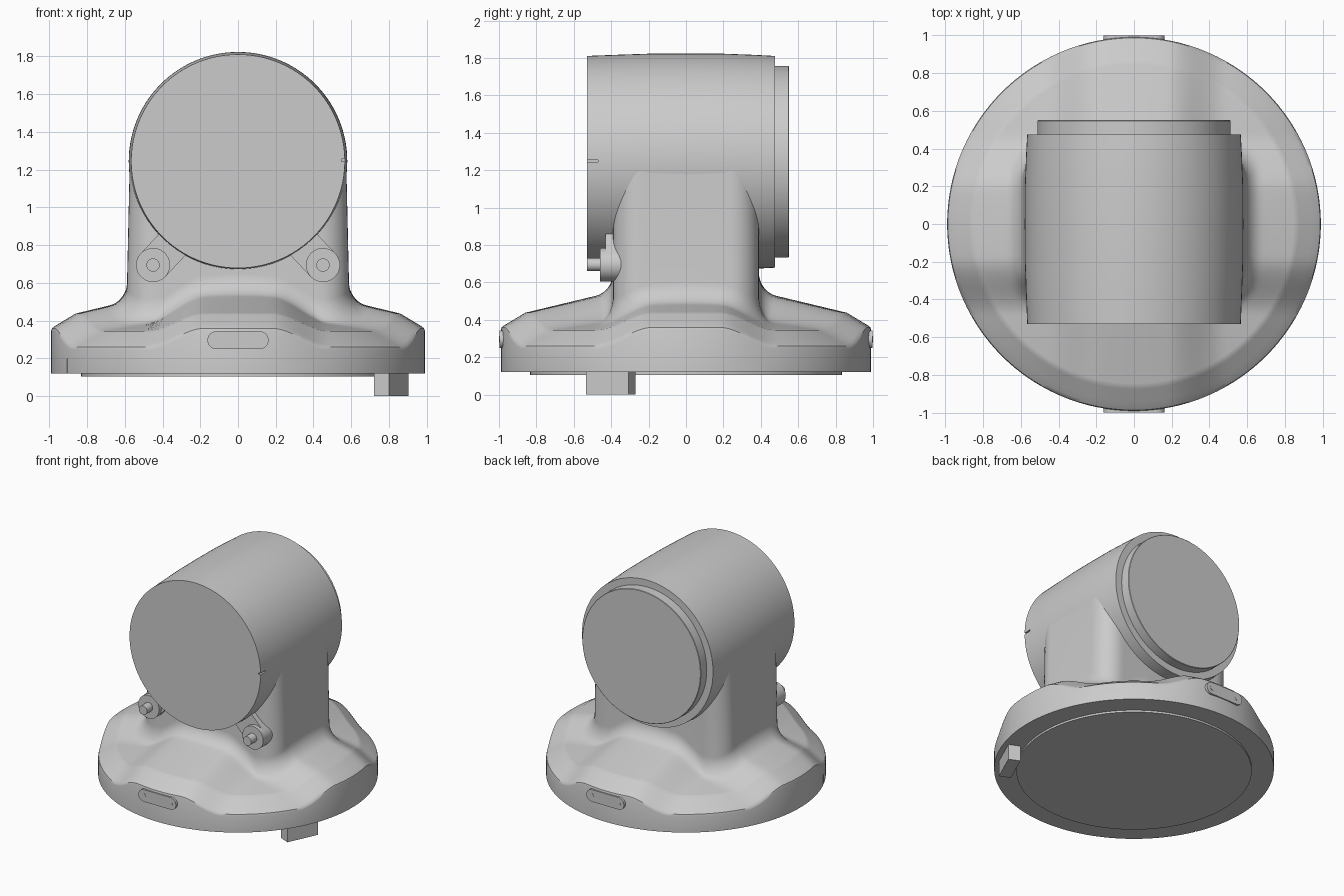
import bpy, bmesh, math
from math import sin, cos, pi, radians
from mathutils import Matrix

if "Cube" in bpy.data.objects:
    bpy.data.objects.remove(bpy.data.objects["Cube"])


def make(name, bm, smooth=True):
    bmesh.ops.recalc_face_normals(bm, faces=bm.faces)
    me = bpy.data.meshes.new(name)
    bm.to_mesh(me)
    bm.free()
    ob = bpy.data.objects.new(name, me)
    bpy.context.collection.objects.link(ob)
    if smooth:
        bpy.ops.object.select_all(action='DESELECT')
        ob.select_set(True)
        bpy.context.view_layer.objects.active = ob
        bpy.ops.object.shade_smooth_by_angle(angle=radians(35))
    return ob


def loft(name, rings):
    """Skin a stack of closed rings and cap both ends."""
    bm = bmesh.new()
    vs = [[bm.verts.new(p) for p in ring] for ring in rings]
    n = len(vs[0])
    for a, b in zip(vs, vs[1:]):
        for i in range(n):
            j = (i + 1) % n
            bm.faces.new((a[i], a[j], b[j], b[i]))
    bm.faces.new(vs[0])
    bm.faces.new(vs[-1])
    return make(name, bm)


def lathe_y(name, profile, cx=0, cz=0, n=48):
    """Turned part along y; profile is a list of (radius, y)."""
    return loft(name, [[(cx + r * cos(2 * pi * i / n), y, cz + r * sin(2 * pi * i / n))
                        for i in range(n)] for r, y in profile])


def slot_y(name, p, q, r, y0, y1, n=20):
    """Stadium-shaped plate between points p and q (x, z), extruded along y."""
    a = math.atan2(q[1] - p[1], q[0] - p[0])
    pts = []
    for c, start in ((q, a - pi / 2), (p, a + pi / 2)):
        pts += [(c[0] + r * cos(start + pi * i / n), c[1] + r * sin(start + pi * i / n))
                for i in range(n + 1)]
    return loft(name, [[(x, y, z) for x, z in pts] for y in (y0, y1)])


def box(name, loc, size, rot=0):
    bm = bmesh.new()
    bmesh.ops.create_cube(bm, size=1, matrix=Matrix.Translation(loc)
                          @ Matrix.Rotation(rot, 4, 'Z') @ Matrix.Diagonal((*size, 1)))
    return make(name, bm, False)


def groove(target, cutter):
    cutter.hide_render = True
    cutter.hide_viewport = True
    mod = target.modifiers.new("groove", 'BOOLEAN')
    mod.object = cutter
    mod.operation = 'DIFFERENCE'
    mod.solver = 'EXACT'


# Housing: round base with four raised lobes, filleted into a rounded-box neck
HX, HY, CORNER, FILLET, SEG = 0.588, 0.39, 0.15, 0.09, 192


def neck_radius(t):
    lo, hi = 0.2, 0.9
    for _ in range(30):
        r = (lo + hi) / 2
        dx = max(abs(r * cos(t)) - HX + CORNER, 0)
        dy = max(abs(r * sin(t)) - HY + CORNER, 0)
        lo, hi = (r, hi) if math.hypot(dx, dy) < CORNER else (lo, r)
    return lo


def lobe(t, r):
    m = min(abs(r * cos(t)), abs(r * sin(t)))
    u = min(max((m - 0.18) / 0.30, 0), 1)
    return 1 - u * u * (3 - 2 * u)


def deck(t, r):
    w = lobe(t, r)
    if r > 0.86:
        k = (r - 0.86) / 0.13
        return (0.345 - 0.085 * k) + w * (0.093 + 0.007 * k)
    return (0.345 + 0.2 * (0.86 - r)) + w * (0.093 + 0.04 * (0.86 - r))


def column(t):
    rn = neck_radius(t)
    pts = [(0.99, 0.12), (0.99, deck(t, 0.99) - 0.015), (0.986, deck(t, 0.985) - 0.003)]
    pts += [(r, deck(t, r)) for r in (0.97, 0.94, 0.90, 0.875, 0.86, 0.845)]
    outer = rn + FILLET
    for i in range(1, 7):
        r = 0.845 + (outer - 0.845) * i / 6
        pts.append((r, deck(t, r)))
    for i in range(1, 9):
        a = pi / 2 * i / 8
        r = outer - FILLET * sin(a)
        pts.append((r, deck(t, r) + 0.1 * (1 - cos(a))))
    out = [(r * cos(t), r * sin(t), z) for r, z in pts]
    out.append((rn * cos(t) * 0.977, rn * sin(t), 1.2))
    return out


columns = [column(2 * pi * i / SEG) for i in range(SEG)]
housing = loft("base_and_neck", list(zip(*columns)))
groove(housing, box("base_groove_cutter", (-0.905, -0.402, 0.15), (0.03, 0.006, 0.1), radians(24)))

# Horizontal barrel with a slight bulge, and its stepped rear cover
CZ = 1.245
barrel = lathe_y("barrel", [(0.566, -0.53), (0.5725, -0.36), (0.578, -0.2), (0.579, 0),
                            (0.578, 0.2), (0.572, 0.36), (0.566, 0.475)], 0, CZ, 128)
groove(barrel, box("barrel_groove_cutter", (0.563, -0.51, CZ + 0.005), (0.03, 0.08, 0.012)))
lathe_y("rear_cover", [(0.512, 0.44), (0.512, 0.547), (0.509, 0.55)], 0, CZ, 128)

# Lugs with bosses and pins under the barrel front
for s, side in ((-1, "left"), (1, "right")):
    x, z = s * 0.45, 0.695
    slot_y(side + "_lug", (x, z), (x - s * 0.15, z + 0.16), 0.09, -0.43, -0.30)
    lathe_y(side + "_boss", [(0.09, -0.40), (0.09, -0.46)], x, z)
    lathe_y(side + "_pin", [(0.035, -0.44), (0.035, -0.53)], x, z, 32)

# Rim plates with two screws each, front and back
for s, side in ((-1, "front"), (1, "rear")):
    slot_y(side + "_rim_plate", (-0.115, 0.297), (0.115, 0.297), 0.047, s * 0.95, s * 0.998)
    for x in (-0.115, 0.115):
        lathe_y(side + "_screw", [(0.017, s * 0.97), (0.017, s * 1.0)], x, 0.297, 20)

# Underside disc and locating block
loft("bottom_plate", [[(0.833 * cos(2 * pi * i / 128), 0.833 * sin(2 * pi * i / 128), z)
                       for i in range(128)] for z in (0.105, 0.13)])
box("locating_block", (0.812, -0.402, 0.065), (0.25, 0.088, 0.13), radians(65.5))
